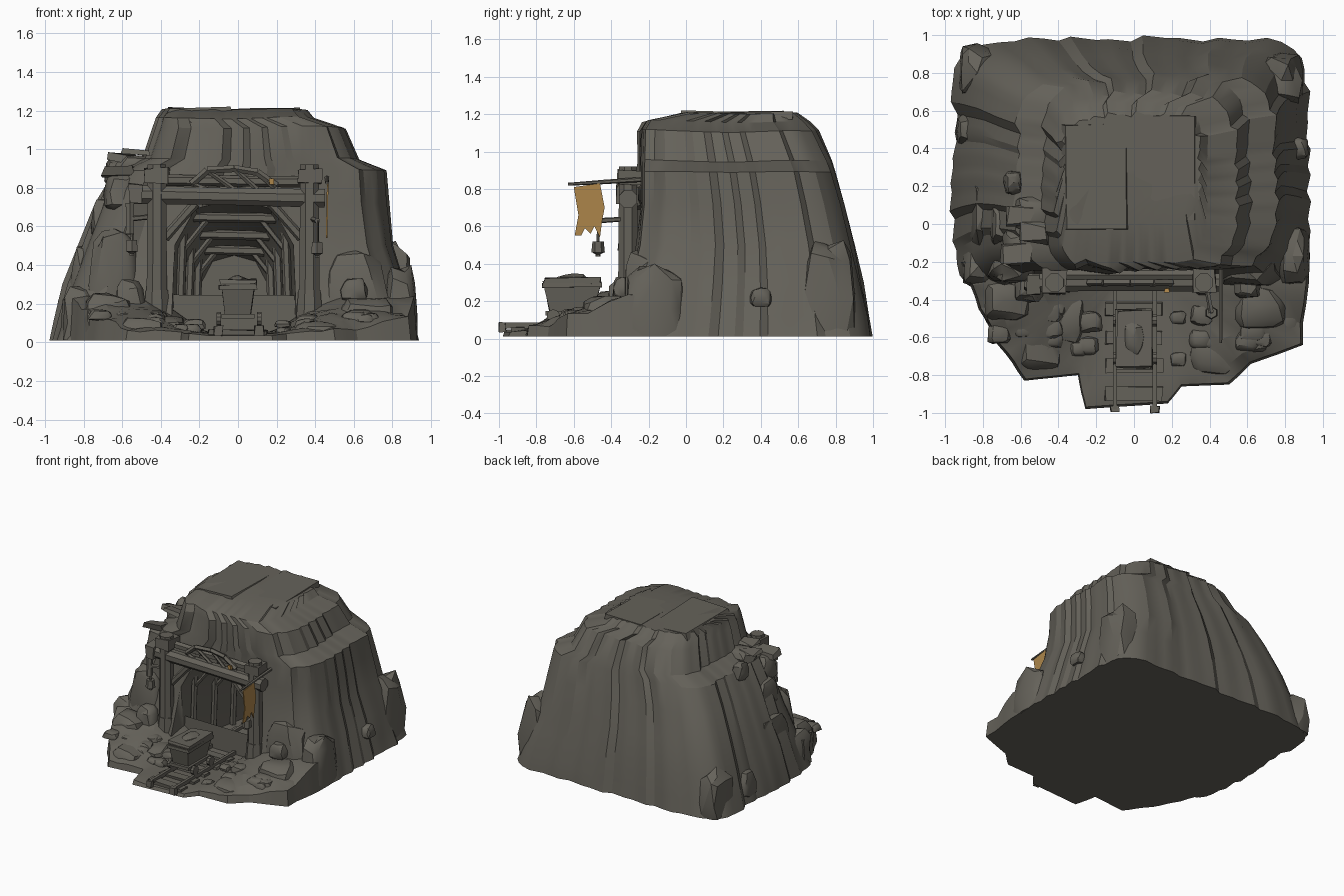
import bpy, bmesh, math, random
from mathutils import Vector, noise

random.seed(7)
noise.seed_set(7)
if "Cube" in bpy.data.objects:
    bpy.data.objects.remove(bpy.data.objects["Cube"])


def material(name, colour):
    m = bpy.data.materials.new(name)
    m.use_nodes = True
    m.diffuse_color = colour
    m.node_tree.nodes["Principled BSDF"].inputs["Base Color"].default_value = colour
    return m


STONE = material("grey brown stone", (0.13, 0.122, 0.102, 1))
OCHRE = material("ochre cloth", (0.42, 0.24, 0.07, 1))


def finish(name, bm, mat=STONE, angle=35):
    bmesh.ops.recalc_face_normals(bm, faces=bm.faces[:])
    me = bpy.data.meshes.new(name)
    bm.to_mesh(me)
    bm.free()
    me.materials.append(mat)
    ob = bpy.data.objects.new(name, me)
    bpy.context.scene.collection.objects.link(ob)
    bpy.ops.object.select_all(action="DESELECT")
    ob.select_set(True)
    bpy.context.view_layer.objects.active = ob
    bpy.ops.object.shade_smooth_by_angle(angle=math.radians(angle))
    return ob


def loft(name, rings, mat=STONE, angle=35):
    """Skin equal-length rings of points and cap both ends."""
    bm = bmesh.new()
    vs = [[bm.verts.new(p) for p in r] for r in rings]
    n = len(vs[0])
    for a, b in zip(vs, vs[1:]):
        for i in range(n):
            j = (i + 1) % n
            bm.faces.new((a[i], a[j], b[j], b[i]))
    bm.faces.new(vs[0])
    bm.faces.new(vs[-1])
    return finish(name, bm, mat, angle)


def box(name, centre, size, jitter=0.0, mat=STONE, taper=1.0):
    """Rough block whose bottom is scaled by taper."""
    bm = bmesh.new()
    bmesh.ops.create_cube(bm, size=1)
    for v in bm.verts:
        k = taper if v.co.z < 0 else 1
        v.co = Vector(centre) + Vector((v.co.x * size[0] * k, v.co.y * size[1] * k, v.co.z * size[2]))
        v.co += noise.random_unit_vector() * jitter
    return finish(name, bm, mat)


def beam(name, p, q, r, sides=7, r2=None):
    """Timber between two points."""
    p, q = Vector(p), Vector(q)
    turn = (q - p).to_track_quat("Z", "Y")
    rings = []
    for end, rad in ((p, r), (p.lerp(q, 0.5), r * 0.92), (q, r2 or r)):
        rings.append([end + turn @ Vector((math.cos(t) * rad, math.sin(t) * rad, 0))
                      for t in (math.tau * (i + 0.5) / sides for i in range(sides))])
    return loft(name, rings)


def rock(name, centre, size, seed=0, power=0.6):
    """Blocky boulder: a squared-off, jittered sphere, wider at its foot."""
    bm = bmesh.new()
    bmesh.ops.create_icosphere(bm, subdivisions=2, radius=1)
    for v in bm.verts:
        d = v.co.copy()
        n = 1 + 0.22 * noise.noise(d * 1.6 + Vector((seed * 3.7, seed, 1)))
        for axis in range(3):
            spread = n if axis == 2 else n * (1 - 0.18 * d.z)
            v.co[axis] = centre[axis] + math.copysign(abs(d[axis]) ** power, d[axis]) * size[axis] * spread
        v.co.z = max(v.co.z, 0.012)
    return finish(name, bm, STONE, 28)


# Main mountain: stacked squarish rings with vertical slabs of broken rock
N, SLAB = 96, 3
slab = [random.uniform(-0.016, 0.016) for _ in range(N // SLAB)]
layers = [  # height, left, right, front, back
    (0.01, -0.95, 0.92, -0.37, 0.98), (0.12, -0.92, 0.89, -0.34, 0.96),
    (0.3, -0.87, 0.85, -0.3, 0.93), (0.5, -0.8, 0.79, -0.26, 0.89),
    (0.72, -0.71, 0.755, -0.24, 0.83), (0.89, -0.61, 0.735, -0.24, 0.78),
    (0.95, -0.47, 0.6, -0.24, 0.76), (1.11, -0.42, 0.54, -0.24, 0.69),
    (1.16, -0.4, 0.38, -0.21, 0.64), (1.205, -0.37, 0.34, 0.0, 0.58)]
rings = []
for z, x0, x1, y0, y1 in layers:
    ring = []
    p = 8 - 3 * z
    for i in range(N):
        t = math.tau * i / N
        c, s = math.cos(t), math.sin(t)
        norm = (abs(c) ** p + abs(s) ** p) ** (1 / p)
        x = (x0 + x1) / 2 + (x1 - x0) / 2 * c / norm
        y = (y0 + y1) / 2 + (y1 - y0) / 2 * s / norm
        k = slab[i // SLAB] + 0.008 * (i % SLAB) + 0.02 * noise.noise(Vector((x * 3, y * 3, z * 3)))
        lift = 0.02 * noise.noise(Vector((x * 2, y * 2, 5))) if z > 0.8 else 0
        ring.append(Vector((x + c * k, y + s * k, z + lift)))
    rings.append(ring)
mountain = loft("mountain", rings, angle=25)

# Tunnel carved into the front, narrowing as it goes in
TX = -0.02


def arch(y, w, h):
    outline = [(-w, 0.04), (-w * 0.95, h * 0.68), (-w * 0.62, h * 0.93), (0, h),
               (w * 0.62, h * 0.93), (w * 0.95, h * 0.68), (w, 0.04)]
    return [Vector((TX + x, y, z)) for x, z in outline]


cutter = loft("tunnel_cutter", [arch(-0.7, 0.34, 0.76), arch(-0.2, 0.32, 0.74), arch(0.1, 0.25, 0.58), arch(0.42, 0.18, 0.45)])
cutter.hide_render = True
mod = mountain.modifiers.new("tunnel", "BOOLEAN")
mod.object, mod.operation, mod.solver = cutter, "DIFFERENCE", "EXACT"
bpy.context.view_layer.objects.active = mountain
bpy.ops.object.modifier_apply(modifier="tunnel")
bpy.data.objects.remove(cutter)

# Rubble apron: ragged ground rising into a bank on either side of the track
corners = [(-0.92, -0.2), (-0.82, -0.45), (-0.72, -0.64), (-0.58, -0.83), (-0.3, -0.8), (-0.26, -0.98),
           (0.18, -0.95), (0.25, -0.86), (0.5, -0.85), (0.63, -0.74), (0.89, -0.64), (0.93, -0.2)]
edge = [Vector((*a, 0)).lerp(Vector((*b, 0)), f / 4) for a, b in zip(corners, corners[1:]) for f in range(4)]
edge.append(Vector((*corners[-1], 0)))


def clamp(v):
    return min(max(v, 0), 1)


def apron_ring(k, z):
    ring = []
    for e in edge:
        x, y = e.x * k, (e.y + 0.2) * k - 0.2
        bank = clamp((abs(x) - 0.17) / 0.3)
        rough = noise.noise(Vector((x * 7, y * 7, 2)))
        h = z + bank * (0.03 + 0.16 * clamp((y + 0.8) / 0.5) + 0.04 * rough) * (z > 0.02)
        ring.append(Vector((x + 0.015 * rough, y, h)))
    return ring


loft("ground_apron", [apron_ring(k, z) for k, z in (
    (1, 0.01), (0.985, 0.035), (0.9, 0.045), (0.75, 0.045), (0.6, 0.045), (0.4, 0.045), (0.2, 0.045))], angle=22)

# Shoulder boulders, rubble slopes and loose stones: centre and half size
boulders = [
    ((0.84, -0.17, 0.16), (0.09, 0.17, 0.24)), ((0.78, 0.76, 0.22), (0.12, 0.14, 0.32)),
    ((-0.83, 0.8, 0.12), (0.1, 0.15, 0.24)), ((-0.78, 0.08, 0.2), (0.1, 0.24, 0.3)),
    ((-0.64, -0.24, 0.3), (0.13, 0.07, 0.32)), ((0.6, -0.25, 0.2), (0.17, 0.08, 0.28)),
    ((-0.68, -0.4, 0.12), (0.13, 0.13, 0.14)), ((-0.56, -0.34, 0.19), (0.08, 0.08, 0.14)),
    ((-0.5, -0.66, 0.04), (0.13, 0.13, 0.09)), ((-0.36, -0.5, 0.05), (0.11, 0.14, 0.08)),
    ((0.66, -0.43, 0.1), (0.17, 0.13, 0.13)), ((0.42, -0.68, 0.03), (0.14, 0.13, 0.08)),
    ((0.79, -0.52, 0.06), (0.1, 0.11, 0.1)), ((0.6, -0.34, 0.27), (0.07, 0.05, 0.06)),
    ((-0.82, -0.22, 0.1), (0.09, 0.12, 0.19)), ((0.87, 0.4, 0.22), (0.05, 0.06, 0.05)),
    ((-0.89, 0.5, 0.14), (0.05, 0.08, 0.1)), ((-0.22, -0.15, 1.12), (0.06, 0.06, 0.03)),
    ((-0.53, 0.05, 0.92), (0.1, 0.09, 0.05)), ((-0.64, 0.22, 0.88), (0.05, 0.06, 0.07)),
    ((-0.61, -0.12, 0.78), (0.08, 0.1, 0.1)), ((-0.7, 0.0, 0.62), (0.06, 0.12, 0.12))]
for i, (c, s) in enumerate(boulders):
    rock("boulder_%02d" % i, c, s, i + 1)

# Broken cap slabs on the summit
box("summit_slab_left", (-0.2, 0.25, 1.19), (0.34, 0.56, 0.04), 0.015)
box("summit_slab_right", (0.17, 0.3, 1.195), (0.32, 0.56, 0.035), 0.012)

# Low stones along the banks and around the track
for i in range(22):
    side = random.choice((-1, 1))
    x = random.uniform(0.2, 0.75)
    y = random.uniform(-0.78 + 0.15 * x, -0.42)
    s = random.uniform(0.025, 0.055)
    rock("rubble_%02d" % i, (side * x, y, 0.04 + 0.13 * clamp(x - 0.2) + 0.2 * clamp(y + 0.75)), (s * 1.4, s * 1.2, s * 0.7), i + 40)

# Jagged slabs on the left ledge
for i, (x, y, z) in enumerate(((-0.6, 0.05, 0.95), (-0.54, -0.05, 0.98), (-0.62, -0.15, 0.88))):
    box("ledge_slab_%d" % i, (x, y, z), (0.14, 0.1, 0.03), 0.02)

# Entrance frame: posts, footings, caps, lintel and braces
for side, x in (("right", -0.42), ("left", 0.37)):
    inward = 1 if x < 0 else -1
    beam(side + "_post", (x, -0.31, 0.04), (x, -0.31, 0.92), 0.06, 8, 0.052)
    beam(side + "_footing", (x, -0.31, 0.03), (x, -0.31, 0.27), 0.078, 8, 0.062)
    box(side + "_post_cap", (x, -0.30, 0.86), (0.12, 0.13, 0.08), 0.008)
    beam(side + "_brace", (x + inward * 0.04, -0.3, 0.54), (x + inward * 0.2, -0.3, 0.72), 0.026, 6)
beam("lintel", (-0.56, -0.31, 0.765), (0.45, -0.31, 0.745), 0.052, 8)
box("lintel_end", (-0.53, -0.32, 0.77), (0.07, 0.1, 0.1), 0.006)
beam("upper_lintel", (-0.42, -0.27, 0.84), (0.37, -0.27, 0.83), 0.03, 6)

# Arched crossed boards above the lintel
top = [(-0.24, 0.82), (-0.16, 0.89), (-0.02, 0.9), (0.1, 0.88), (0.2, 0.81)]
for i, (a, b) in enumerate(zip(top, top[1:])):
    beam("crown_board_%d" % i, (a[0], -0.31, a[1]), (b[0], -0.31, b[1]), 0.02, 5)
    beam("crown_strut_%d" % i, (a[0], -0.31, a[1]), (b[0], -0.31, 0.79), 0.014, 5)
box("cloth_scrap", (0.175, -0.35, 0.83), (0.03, 0.02, 0.03), 0.004, OCHRE)

# Support frames inside the tunnel
for i, (y, w, h) in enumerate(((-0.14, 0.285, 0.65), (0.06, 0.24, 0.56), (0.25, 0.2, 0.48))):
    for s in (-1, 1):
        beam("tunnel_post_%d" % i, (TX + s * w, y, 0.03), (TX + s * w * 0.92, y, h), 0.025, 6)
        beam("tunnel_brace_%d" % i, (TX + s * w * 0.9, y, h * 0.75), (TX + s * w * 0.5, y, h - 0.02), 0.016, 5)
    beam("tunnel_beam_%d" % i, (TX - w, y, h), (TX + w, y, h - 0.01), 0.027, 6)

# Track
for x in (-0.1, 0.11):
    box("rail", (x, -0.34, 0.07), (0.022, 1.28, 0.03))
    box("rail_end", (x, -0.98, 0.06), (0.045, 0.035, 0.05), 0.005)
for i in range(9):
    box("sleeper_%d" % i, (0, -0.9 + i * 0.15, 0.05), (0.3, 0.07, 0.025), 0.006)

# Ore cart with rim, wheels and heap
box("cart_body", (0, -0.61, 0.225), (0.18, 0.31, 0.16), 0.004, STONE, 0.76)
box("cart_rim", (0, -0.61, 0.285), (0.195, 0.32, 0.025), 0.003)
box("cart_chassis", (0, -0.61, 0.135), (0.17, 0.28, 0.025))
box("ore_heap", (0, -0.61, 0.31), (0.18, 0.3, 0.03), 0.01)
rock("ore_peak", (0, -0.6, 0.31), (0.06, 0.1, 0.035), 77, 0.9)
for y in (-0.71, -0.51):
    for x in (-0.1, 0.11):
        beam("cart_wheel", (x - 0.012, y, 0.12), (x + 0.012, y, 0.12), 0.036, 10)

# Lanterns hung from brackets
for x, y, z, ax in ((-0.55, -0.33, 0.5, -0.45), (0.41, -0.47, 0.49, 0.38)):
    beam("lantern_arm", (ax, -0.31, z + 0.15), (x, y, z + 0.14), 0.015, 5)
    beam("lantern_hook", (x, y, z + 0.14), (x, y, z + 0.03), 0.008, 5)
    beam("lantern_body", (x, y, z - 0.03), (x, y, z + 0.03), 0.036, 6, 0.03)
    beam("lantern_tip", (x, y, z - 0.05), (x, y, z - 0.03), 0.014, 6, 0.03)
beam("hanging_strut", (-0.56, -0.33, 0.56), (-0.56, -0.32, 0.72), 0.025, 6)

# Ragged banner on a pole
beam("banner_pole", (0.46, -0.24, 0.85), (0.46, -0.63, 0.825), 0.013, 6, 0.008)
rag = [(-0.6, 0.81), (-0.46, 0.83), (-0.435, 0.7), (-0.45, 0.62), (-0.46, 0.54), (-0.49, 0.6),
       (-0.51, 0.56), (-0.54, 0.59), (-0.56, 0.55), (-0.595, 0.55), (-0.575, 0.66)]
loft("banner", [[Vector((x + 0.02 * (z - 0.7), y, z)) for y, z in rag] for x in (0.458, 0.466)], OCHRE)
